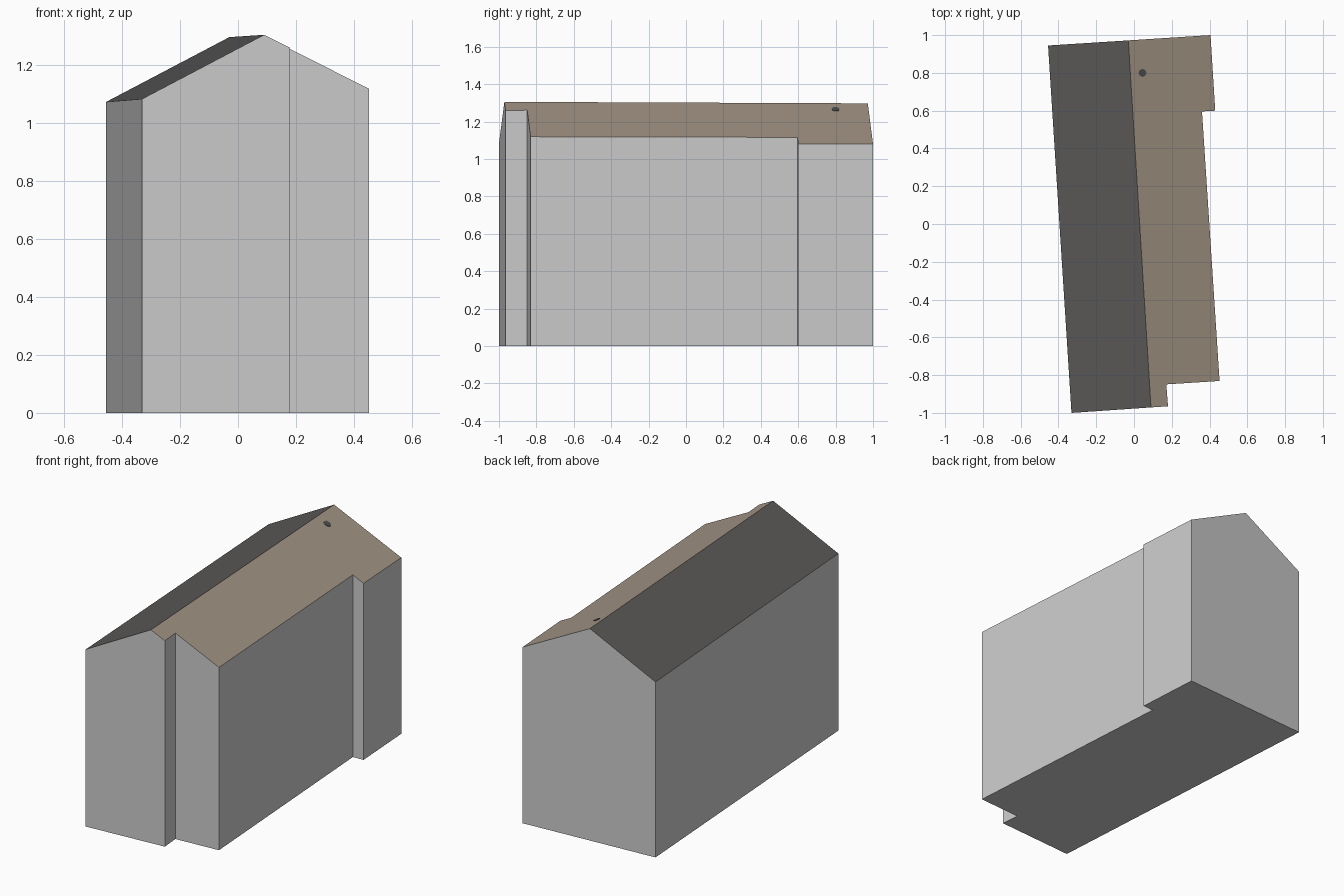
import bpy, bmesh
from mathutils import Vector

if "Cube" in bpy.data.objects:
    bpy.data.objects.remove(bpy.data.objects["Cube"])


def material(name, srgb):
    m = bpy.data.materials.new(name)
    lin = [((c / 255 + 0.055) / 1.055) ** 2.4 for c in srgb]
    m.diffuse_color = (*lin, 1)
    m.use_nodes = True
    m.node_tree.nodes["Principled BSDF"].inputs["Base Color"].default_value = m.diffuse_color
    return m


wall = material("wall grey", (204, 204, 204))
roof_dark = material("dark roof", (91, 90, 89))
roof_tan = material("taupe roof", (163, 149, 133))
vent_mat = material("vent grey", (80, 80, 80))

# Ridge line, slightly rotated and sinking towards the back
FRONT, BACK = Vector((0.09, -0.971, 1.305)), Vector((-0.03, 0.972, 1.297))


def roof_z(x, y):
    t = (y - FRONT.y) / (BACK.y - FRONT.y)
    r = FRONT.lerp(BACK, t)
    d = x - r.x
    return r.z - (0.5 * d if d > 0 else -0.524 * d)


def new_object(name, bm, mats):
    bmesh.ops.recalc_face_normals(bm, faces=bm.faces)
    me = bpy.data.meshes.new(name)
    bm.to_mesh(me)
    bm.free()
    for m in mats:
        me.materials.append(m)
    ob = bpy.data.objects.new(name, me)
    bpy.context.collection.objects.link(ob)
    return ob


# House: footprint counter-clockwise, ridge ends at index 1 and 8
plan = [(-0.331, -1.0), (FRONT.x, FRONT.y), (0.18, -0.965), (0.171, -0.849),
        (0.453, -0.831), (0.36, 0.596), (0.43, 0.60), (0.405, 1.0),
        (BACK.x, BACK.y), (-0.455, 0.945)]
bm = bmesh.new()
low = [bm.verts.new((x, y, 0)) for x, y in plan]
top = [bm.verts.new((x, y, roof_z(x, y))) for x, y in plan]
n = len(plan)
bm.faces.new(low[::-1])
for i in range(n):
    j = (i + 1) % n
    bm.faces.new((low[i], low[j], top[j], top[i]))
bm.faces.new(top[1:9]).material_index = 2
bm.faces.new((top[0], top[1], top[8], top[9])).material_index = 1
new_object("house", bm, [wall, roof_dark, roof_tan])

# Small vent plate lying on the taupe slope
bm = bmesh.new()
bmesh.ops.create_cone(bm, cap_ends=True, segments=8, radius1=0.021,
                      radius2=0.021, depth=0.004)
for v in bm.verts:
    x, y = v.co.x + 0.045, v.co.y + 0.8
    v.co = (x, y, roof_z(x, y) + v.co.z)
new_object("roof_vent", bm, [vent_mat])
